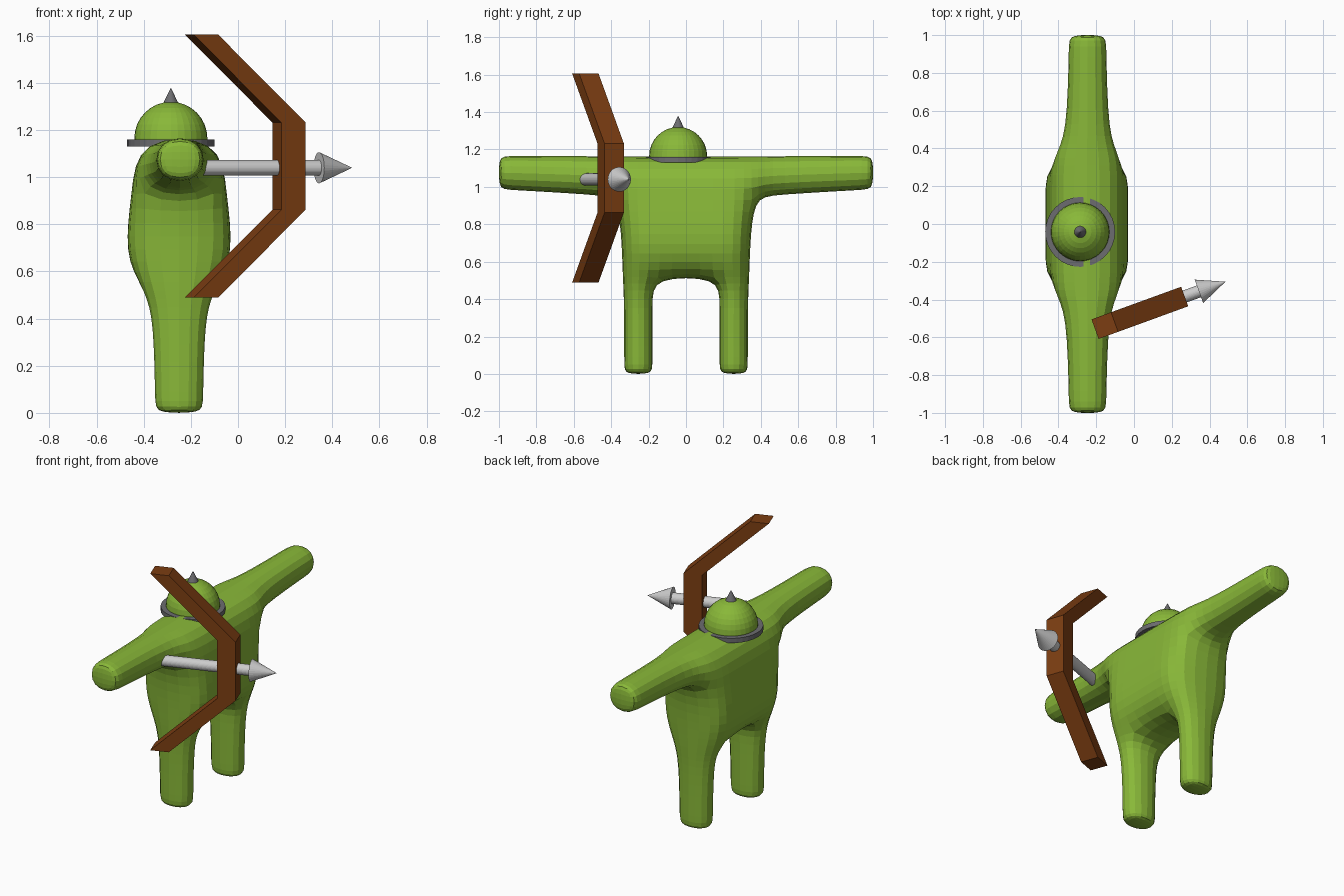
import bpy, bmesh, math
from mathutils import Vector, Matrix

if "Cube" in bpy.data.objects:
    bpy.data.objects.remove(bpy.data.objects["Cube"])


def material(name, rgb):
    m = bpy.data.materials.new(name)
    m.diffuse_color = (*rgb, 1)
    m.use_nodes = True
    m.node_tree.nodes["Principled BSDF"].inputs["Base Color"].default_value = m.diffuse_color
    return m


GREEN = material("leaf_green", (0.25, 0.48, 0.04))
BROWN = material("bow_brown", (0.2, 0.047, 0.006))
DARK = material("dark_grey", (0.15, 0.15, 0.16))
LIGHT = material("light_grey", (0.6, 0.6, 0.6))


def finish(bm, name, mat):
    bmesh.ops.recalc_face_normals(bm, faces=bm.faces[:])
    me = bpy.data.meshes.new(name)
    bm.to_mesh(me)
    bm.free()
    me.materials.append(mat)
    ob = bpy.data.objects.new(name, me)
    bpy.context.collection.objects.link(ob)
    return ob


def rod(name, mat, start, end, r1, r2, segments=32):
    """Cylinder or cone running from start to end."""
    start, end = Vector(start), Vector(end)
    axis = end - start
    turn = axis.to_track_quat('Z', 'Y').to_matrix().to_4x4()
    bm = bmesh.new()
    bmesh.ops.create_cone(bm, cap_ends=True, segments=segments, radius1=r1,
                          radius2=r2, depth=axis.length,
                          matrix=Matrix.Translation((start + end) / 2) @ turn)
    return finish(bm, name, mat)


# Body cage: torso rows of (z, outer y, inner y, half depth), then limbs
CX = -0.25
rows = [(0.51, 0.345, 0.17, 0.155), (0.68, 0.35, 0.16, 0.235),
        (0.93, 0.37, 0.16, 0.20), (1.172, 0.37, 0.16, 0.18)]
bm = bmesh.new()
V = {}
for r, (z, a, b, h) in enumerate(rows):
    for c, y in enumerate((-a, -b, b, a)):
        for s in (0, 1):
            V[r, c, s] = bm.verts.new((CX + (2 * s - 1) * h, y, z))
for r in range(3):
    for c in range(3):
        for s in (0, 1):
            bm.faces.new([V[r, c, s], V[r, c + 1, s],
                          V[r + 1, c + 1, s], V[r + 1, c, s]])
for c in range(3):
    bm.faces.new([V[3, c, 0], V[3, c + 1, 0], V[3, c + 1, 1], V[3, c, 1]])
bm.faces.new([V[0, 1, 0], V[0, 2, 0], V[0, 2, 1], V[0, 1, 1]])
for c in (0, 3):
    for r in (0, 1):
        bm.faces.new([V[r, c, 0], V[r + 1, c, 0], V[r + 1, c, 1], V[r, c, 1]])


def limb(ring, sections):
    """Bridge a four-corner opening through each section and cap the end."""
    for points in sections:
        nxt = [bm.verts.new(p) for p in points]
        for i in range(4):
            j = (i + 1) % 4
            bm.faces.new([ring[i], ring[j], nxt[j], nxt[i]])
        ring = nxt
    bm.faces.new(ring)


for side, outer, inner in ((-1, 0, 1), (1, 3, 2)):
    # Leg
    limb([V[0, inner, 0], V[0, inner, 1], V[0, outer, 1], V[0, outer, 0]],
         [[(CX - h, side * 0.173, z), (CX + h, side * 0.173, z),
           (CX + h, side * 0.337, z), (CX - h, side * 0.337, z)]
          for z, h in ((0.39, 0.117), (0.04, 0.111), (-0.003, 0.108))])
    # Arm
    limb([V[2, outer, 0], V[2, outer, 1], V[3, outer, 1], V[3, outer, 0]],
         [[(CX + 0.004 - h, side * y, lo), (CX + 0.004 + h, side * y, lo),
           (CX + 0.004 + h, side * y, hi), (CX + 0.004 - h, side * y, hi)]
          for y, h, lo, hi in ((0.46, 0.118, 0.948, 1.173),
                               (0.96, 0.108, 0.977, 1.174),
                               (1.004, 0.106, 0.98, 1.172))])
body = finish(bm, "body", GREEN)
body.modifiers.new("smooth_form", 'SUBSURF').levels = 2
body.modifiers["smooth_form"].render_levels = 2

# Domed head
HX, HY, HZ = -0.285, -0.042, 1.165
bm = bmesh.new()
bmesh.ops.create_uvsphere(bm, u_segments=32, v_segments=16, radius=0.155)
bmesh.ops.bisect_plane(bm, geom=bm.verts[:] + bm.edges[:] + bm.faces[:],
                       plane_co=(0, 0, -0.02), plane_no=(0, 0, -1),
                       clear_outer=True)
bmesh.ops.holes_fill(bm, edges=[e for e in bm.edges if e.is_boundary])
bmesh.ops.translate(bm, verts=bm.verts[:], vec=(HX, HY, HZ))
finish(bm, "head", GREEN)

# Helmet spike
rod("helmet_spike", DARK, (HX, HY, 1.312), (HX, HY, 1.38), 0.033, 0)

# Helmet brim: square-section ring
bm = bmesh.new()
profile = [(0.150, 1.130), (0.185, 1.130), (0.185, 1.160), (0.150, 1.160)]
N = 32
rings = [[bm.verts.new((HX + r * math.cos(t), HY + r * math.sin(t), z))
          for r, z in profile]
         for t in (2 * math.pi * k / N for k in range(N))]
for k in range(N):
    p, q = rings[k], rings[(k + 1) % N]
    for i in range(4):
        j = (i + 1) % 4
        bm.faces.new([p[i], p[j], q[j], q[i]])
finish(bm, "helmet_brim", DARK)

# Bow: square section swept through four heights, turned 20 degrees
TURN = math.radians(20)
along = Vector((math.cos(TURN), math.sin(TURN), 0))
across = Vector((math.sin(TURN), -math.cos(TURN), 0))
corner = Vector((-0.225, -0.505, 0))
W = 0.11
bm = bmesh.new()
prev = None
for u, z in ((0, 0.49), (0.395, 0.862), (0.395, 1.232), (0, 1.605)):
    ring = [bm.verts.new(corner + along * (u + du) + across * dv
                         + Vector((0, 0, z)))
            for du, dv in ((0, 0), (W, 0), (W, W), (0, W))]
    if prev:
        for i in range(4):
            j = (i + 1) % 4
            bm.faces.new([prev[i], prev[j], ring[j], ring[i]])
    else:
        bm.faces.new(ring)
    prev = ring
bm.faces.new(prev)
finish(bm, "bow", BROWN)

# Arrow through the middle of the bow
base = corner + across * W / 2 + Vector((0, 0, 1.04))
shaft = rod("arrow_shaft", LIGHT, base + along * 0.05, base + along * 0.60,
            0.033, 0.033)
tip = rod("arrow_head", LIGHT, base + along * 0.585, base + along * 0.735,
          0.066, 0)
